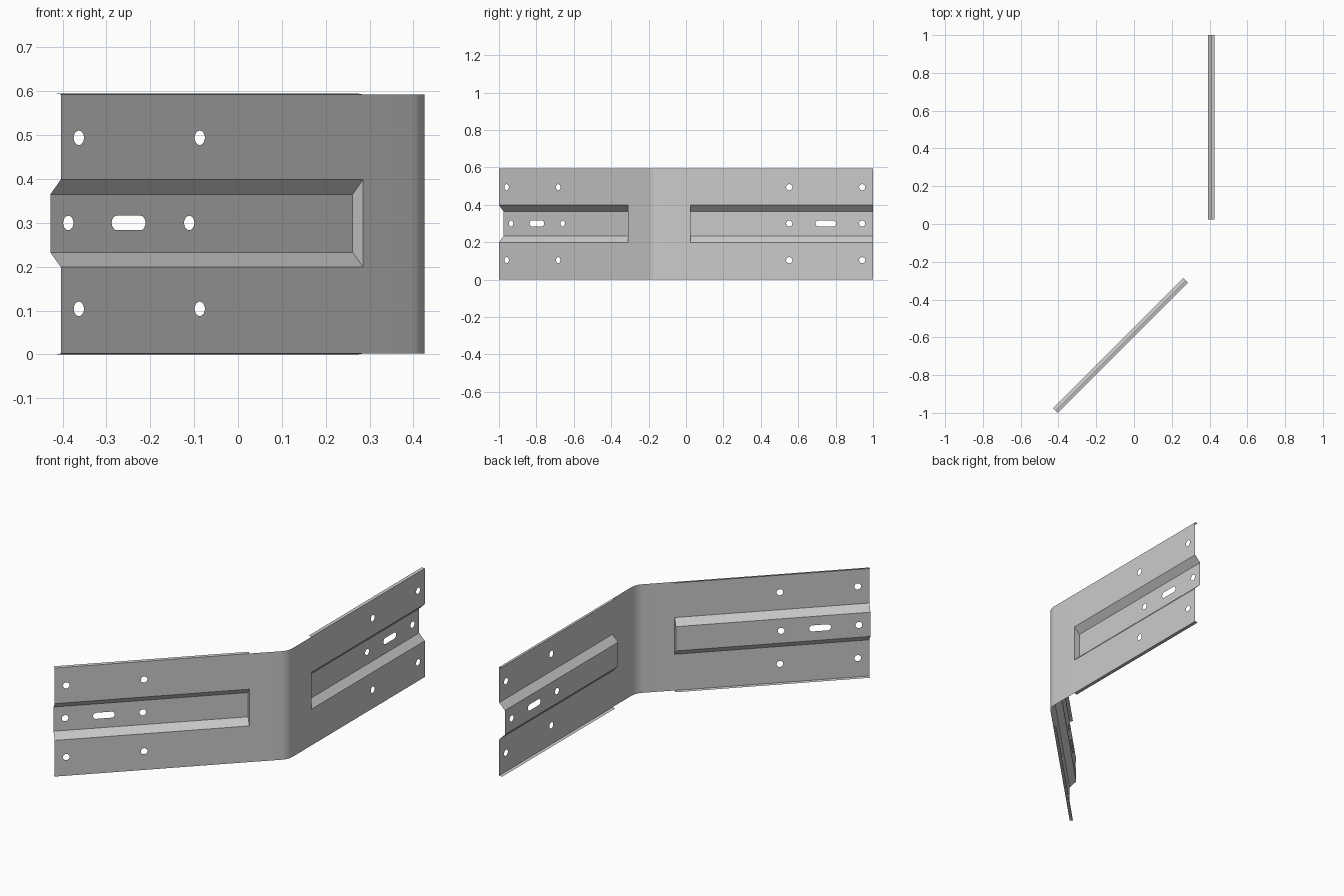
import bpy, bmesh
from math import sin, cos, pi, radians, sqrt
from mathutils import Vector

if "Cube" in bpy.data.objects:
    bpy.data.objects.remove(bpy.data.objects["Cube"])

Z0, Z1, ZM = 0.002, 0.593, 0.299      # plate bottom, top, middle
WING, RIB = 1.137, 0.975              # flat wing length, rib and lip length
DEPTH, LIP = 0.034, 0.017             # rib depth, lip width
R_OUT, R_IN = 0.1, 0.066              # rib half height at plate and at floor
HOLE_R, HOLES = 0.0165, (0.058, 0.448)
X_A = 0.425
Q = sqrt(0.5)


# wing-local (distance from free end, height, inward depth) to world
def wing_a(s, z, d):
    return Vector((X_A - d, 1 - s, z))


def wing_b(s, z, d):
    return Vector((-0.404 + Q * (s - d), -1 + Q * (s + d), z))


def slot(s0, s1, z, n=12):
    """Round hole (s0 == s1) or rounded slot outline."""
    half = n if s1 > s0 else n - 1
    pts = [(s1 + HOLE_R * sin(pi * i / n), z - HOLE_R * cos(pi * i / n)) for i in range(n + 1)]
    ends = [(s0 - HOLE_R * sin(pi * i / n), z + HOLE_R * cos(pi * i / n)) for i in range(n + 1)]
    return pts + (ends if s1 > s0 else ends[1:half + 1])


bm = bmesh.new()


def panel(place, d, loops):
    """Flat panel at depth d: first loop is the outline, the rest are holes."""
    edges = []
    for loop in loops:
        vs = [bm.verts.new(place(s, z, d)) for s, z in loop]
        edges += [bm.edges.new((a, b)) for a, b in zip(vs, vs[1:] + vs[:1])]
    normal = place(0, 0, 0) - place(0, 0, 1)
    bmesh.ops.triangle_fill(bm, use_beauty=True, edges=edges, normal=normal)


def quad(place, *pts):
    bm.faces.new([bm.verts.new(place(*p)) for p in pts])


for place in (wing_a, wing_b):
    # plate with the rib opening cut from its free end
    outline = [(0, Z0), (RIB, Z0), (WING, Z0), (WING, Z1), (RIB, Z1), (0, Z1),
               (0, ZM + R_OUT), (RIB, ZM + R_OUT), (RIB, ZM - R_OUT), (0, ZM - R_OUT)]
    panel(place, 0, [outline] + [slot(s, s, z) for s in HOLES for z in (ZM - 0.195, ZM + 0.195)])
    # rib floor with two holes and a slot
    floor = [(0, ZM - R_IN), (RIB, ZM - R_IN), (RIB, ZM + R_IN), (0, ZM + R_IN)]
    panel(place, DEPTH, [floor] + [slot(s, s, ZM + 0.001) for s in HOLES]
          + [slot(0.198 + HOLE_R, 0.307 - HOLE_R, ZM + 0.001)])
    # sloped rib sides and edge lips
    for k, edge, tip in ((-1, Z0, 0.0), (1, Z1, 0.595)):
        o, i = ZM + k * R_OUT, ZM + k * R_IN
        quad(place, (0, o, 0), (RIB, o, 0), (RIB, i, DEPTH), (0, i, DEPTH))
        quad(place, (0, edge, 0), (RIB, edge, 0), (RIB, tip, LIP), (0, tip, LIP))
    # rib end wall
    quad(place, (RIB, ZM - R_OUT, 0), (RIB, ZM + R_OUT, 0),
         (RIB, ZM + R_IN, DEPTH), (RIB, ZM - R_IN, DEPTH))

# rounded 45 degree bend joining the wings
R, N = 0.0845, 10
arc = [(X_A - R + R * cos(radians(a)), 1 - WING + R * sin(radians(a)))
       for a in (-45 * i / N for i in range(N + 1))]
for (xa, ya), (xb, yb) in zip(arc, arc[1:]):
    bm.faces.new([bm.verts.new(p) for p in
                  ((xa, ya, Z0), (xa, ya, Z1), (xb, yb, Z1), (xb, yb, Z0))])

bmesh.ops.remove_doubles(bm, verts=bm.verts[:], dist=0.0012)
bmesh.ops.recalc_face_normals(bm, faces=bm.faces[:])
if sum(f.normal.x * f.calc_area() for f in bm.faces) < 0:
    bmesh.ops.reverse_faces(bm, faces=bm.faces[:])

mesh = bpy.data.meshes.new("angled_bracket")
bm.to_mesh(mesh)
bm.free()
bracket = bpy.data.objects.new("angled_bracket", mesh)
bpy.context.collection.objects.link(bracket)
bpy.context.view_layer.objects.active = bracket
bracket.select_set(True)
bpy.ops.object.shade_smooth_by_angle(angle=radians(30))
